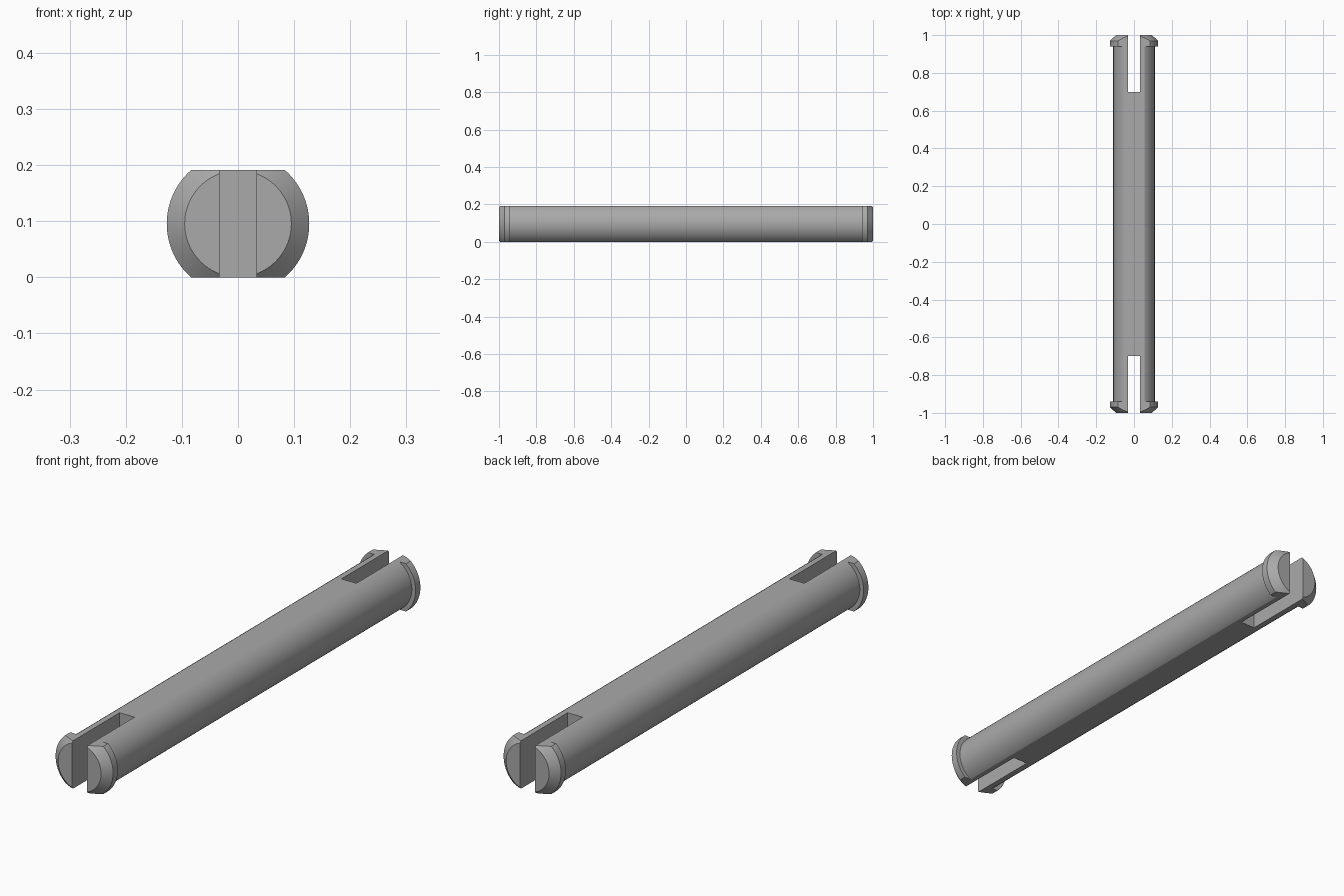
import bpy
import bmesh
from math import pi, radians
from mathutils import Matrix, Vector

HALF_HEIGHT = 0.0955
SLOT_WIDTH, SLOT_END = 0.066, 0.7

cube = bpy.data.objects.get("Cube")
if cube:
    bpy.data.objects.remove(cube)

grey = bpy.data.materials.new("mid grey")
grey.use_nodes = True
colour = (0.4, 0.4, 0.4, 1)
grey.diffuse_color = colour
grey.node_tree.nodes["Principled BSDF"].inputs["Base Color"].default_value = colour


def add_object(name, bm):
    mesh = bpy.data.meshes.new(name)
    bm.to_mesh(mesh)
    bm.free()
    mesh.materials.append(grey)
    obj = bpy.data.objects.new(name, mesh)
    bpy.context.collection.objects.link(obj)
    return obj


# Turned pin: radius and position along y, with a chamfered lip at each end
half = [(0.11, 0.94), (0.127, 0.94), (0.127, 0.97), (0.095, 1.0), (0, 1.0)]
profile = [(r, -y) for r, y in reversed(half)] + half
bm = bmesh.new()
verts = [bm.verts.new((r, y, 0)) for r, y in profile]
edges = [bm.edges.new(pair) for pair in zip(verts, verts[1:])]
bmesh.ops.spin(bm, geom=verts + edges, cent=(0, 0, 0), axis=(0, 1, 0),
               angle=2 * pi, steps=96, use_merge=True)
bmesh.ops.remove_doubles(bm, verts=bm.verts, dist=1e-5)

# Flats along the top and bottom
for side in (1, -1):
    geom = bm.verts[:] + bm.edges[:] + bm.faces[:]
    cut = bmesh.ops.bisect_plane(bm, geom=geom, plane_co=(0, 0, side * HALF_HEIGHT),
                                 plane_no=(0, 0, side), clear_outer=True)
    rim = [e for e in cut["geom_cut"] if isinstance(e, bmesh.types.BMEdge)]
    bmesh.ops.contextual_create(bm, geom=rim)
bmesh.ops.translate(bm, verts=bm.verts, vec=(0, 0, HALF_HEIGHT))
bmesh.ops.recalc_face_normals(bm, faces=bm.faces)
pin = add_object("split_pin", bm)

# Slots that split each end into two prongs
bpy.context.view_layer.objects.active = pin
pin.select_set(True)
for name, side in (("front_slot_cutter", -1), ("back_slot_cutter", 1)):
    bm = bmesh.new()
    length = 0.5
    place = Matrix.Translation(Vector((0, side * (SLOT_END + length / 2), HALF_HEIGHT)))
    bmesh.ops.create_cube(bm, size=1, matrix=place @ Matrix.Diagonal((SLOT_WIDTH, length, 0.4, 1)))
    cutter = add_object(name, bm)
    cutter.hide_render = True
    slot = pin.modifiers.new(name, "BOOLEAN")
    slot.operation = "DIFFERENCE"
    slot.solver = "EXACT"
    slot.object = cutter
    bpy.ops.object.modifier_apply(modifier=slot.name)
    bpy.data.objects.remove(cutter)

bpy.ops.object.shade_smooth_by_angle(angle=radians(25))
